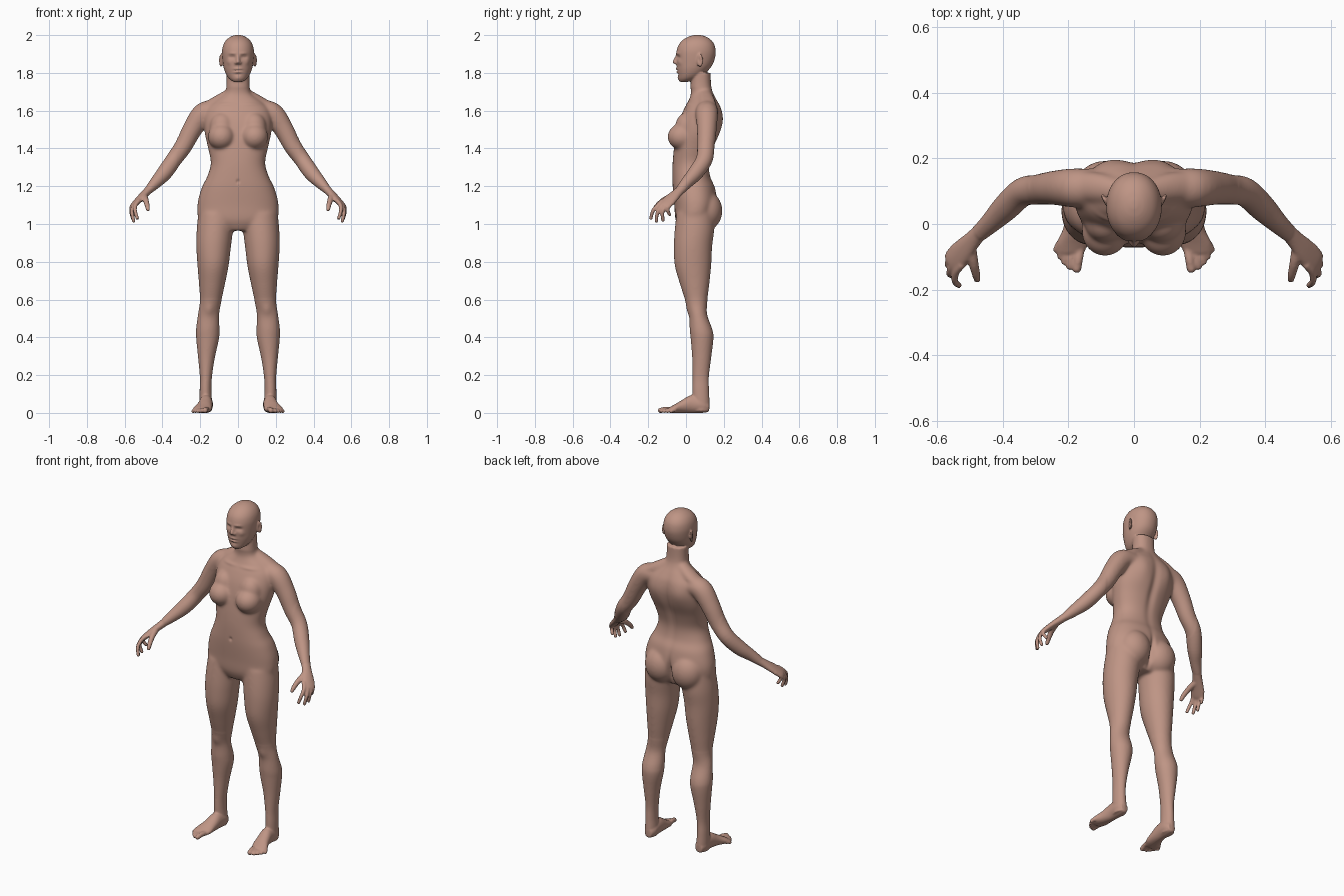
import bpy, bmesh, math
from mathutils import Vector, Matrix

bm = bmesh.new()


def spline(st, steps=5):
    """Catmull-Rom interpolation through stations of any length."""
    out = []
    for i in range(len(st) - 1):
        p0, p1, p2, p3 = st[max(i - 1, 0)], st[i], st[i + 1], st[min(i + 2, len(st) - 1)]
        for k in range(steps):
            t = k / steps
            out.append([0.5 * (2 * b + (c - a) * t + (2 * a - 5 * b + 4 * c - d) * t * t
                               + (3 * b - a - 3 * c + d) * t ** 3)
                        for a, b, c, d in zip(p0, p1, p2, p3)])
    out.append(list(st[-1]))
    return out


def tube(st, axes=None, ref=(0, 1, 0), power=2.0, n=28):
    """Closed loft through stations (x, y, z, radius_u, radius_v)."""
    pts = spline(st)
    rings = []
    for i, p in enumerate(pts):
        c = Vector(p[:3])
        if axes:
            u, v = Vector(axes[0]), Vector(axes[1])
        else:
            t = (Vector(pts[min(i + 1, len(pts) - 1)][:3]) - Vector(pts[max(i - 1, 0)][:3])).normalized()
            r = Vector(ref)
            u = (r - t * r.dot(t)).normalized()
            v = t.cross(u)
        ring = []
        for k in range(n):
            a = 2 * math.pi * k / n
            ca, sa = math.cos(a), math.sin(a)
            ca = math.copysign(abs(ca) ** (2 / power), ca)
            sa = math.copysign(abs(sa) ** (2 / power), sa)
            ring.append(bm.verts.new(c + u * (p[3] * ca) + v * (p[4] * sa)))
        rings.append(ring)
    for a, b in zip(rings, rings[1:]):
        for k in range(n):
            bm.faces.new((a[k], a[(k + 1) % n], b[(k + 1) % n], b[k]))
    bm.faces.new(rings[0][::-1])
    bm.faces.new(rings[-1])


def ball(c, r, rot=0.0):
    m = Matrix.Translation(c) @ Matrix.Rotation(rot, 4, 'Z') @ Matrix.Diagonal((*r, 1))
    bmesh.ops.create_uvsphere(bm, u_segments=28, v_segments=18, radius=1, matrix=m)


def digit(points, r0, r1):
    """Finger or toe: tapered tube with a round tip."""
    m = len(points) - 1
    tube([(*p, r0 + (r1 - r0) * i / m, r0 + (r1 - r0) * i / m) for i, p in enumerate(points)],
         ref=(1, 0.3, 0.1), n=14)
    ball(points[-1], (r1, r1, r1))


X, Y, Z = (1, 0, 0), (0, 1, 0), (0, 0, 1)

# ---- one side: arm and shoulder
tube([(.11, .11, 1.60, .055, .05), (.18, .11, 1.588, .060, .058), (.24, .11, 1.505, .053, .053),
      (.29, .105, 1.41, .047, .047), (.34, .096, 1.34, .044, .043), (.39, .05, 1.27, .041, .041),
      (.435, .005, 1.22, .032, .032), (.47, -.027, 1.183, .027, .023)])
tube([(.03, .095, 1.695, .035, .03), (.11, .11, 1.648, .045, .032), (.18, .115, 1.605, .045, .033)])

# palm, fingers and thumb
tube([(.455, -.01, 1.198, .026, .023), (.485, -.042, 1.168, .027, .021), (.52, -.08, 1.133, .036, .018),
      (.548, -.11, 1.103, .038, .015), (.56, -.121, 1.09, .032, .011)], ref=(-.2, -.97, 0))
for a, b in (((.542, -.148, 1.10), (.533, -.186, 1.03)), ((.555, -.131, 1.092), (.552, -.157, 1.015)),
             ((.562, -.112, 1.088), (.554, -.122, 1.02)), ((.562, -.092, 1.092), (.551, -.087, 1.05))):
    a, b = Vector(a), Vector(b)
    digit([a + Vector((-.02, .025, .025)), a, (a + b) / 2 + Vector((.007, -.008, .004)), b], .012, .0095)
digit([(.498, -.065, 1.15), (.489, -.115, 1.128), (.481, -.15, 1.10), (.477, -.168, 1.078)], .018, .011)

# leg
tube([(.11, .05, 1.06, .10, .10), (.122, .045, .97, .097, .105), (.129, .037, .88, .092, .102),
      (.132, .037, .78, .083, .097), (.138, .046, .68, .069, .078), (.145, .055, .59, .057, .058),
      (.156, .064, .52, .056, .048), (.160, .080, .44, .062, .060), (.161, .085, .39, .060, .060),
      (.167, .083, .29, .044, .050), (.170, .078, .19, .032, .043), (.172, .078, .12, .031, .044),
      (.170, .080, .05, .033, .045), (.170, .080, .008, .030, .043)], axes=(X, Y))

# foot and toes
tube([(.168, .122, .032, .022, .026), (.168, .09, .042, .035, .042), (.170, .03, .047, .036, .048),
      (.177, -.02, .034, .041, .035), (.188, -.06, .022, .049, .023), (.194, -.088, .015, .042, .015)],
     axes=(X, Z))
for a, b, r in (((.163, -.075), (.174, -.136), .014), ((.186, -.08), (.196, -.130), .0105),
                ((.202, -.075), (.212, -.116), .010), ((.216, -.066), (.225, -.098), .010),
                ((.226, -.055), (.237, -.078), .010)):
    digit([(*a, r + .003), ((a[0] + b[0]) / 2, (a[1] + b[1]) / 2, r + .005), (*b, r - .001)], r, r)

# buttock, breast, ear, nostril
ball((.088, .104, 1.07), (.095, .089, .105))
ball((.088, -.022, 1.462), (.072, .076, .070))
ball((.085, .005, 1.515), (.065, .062, .075))
ball((.090, .074, 1.866), (.007, .019, .036), -.45)
ball((.011, -.052, 1.853), (.008, .010, .008))

# ---- copy everything so far to the other side
dup = bmesh.ops.duplicate(bm, geom=bm.verts[:] + bm.edges[:] + bm.faces[:])
for e in dup["geom"]:
    if isinstance(e, bmesh.types.BMVert):
        e.co.x = -e.co.x

# ---- torso and neck: height, half width, front y, back y
torso = [(.965, .09, -.03, .11), (1.02, .20, -.055, .14), (1.10, .215, -.062, .165), (1.19, .193, -.070, .155),
         (1.25, .164, -.072, .130), (1.32, .144, -.071, .124), (1.40, .158, -.064, .145), (1.48, .176, -.052, .178),
         (1.55, .180, -.035, .192), (1.61, .165, -.010, .186), (1.65, .125, .012, .168), (1.69, .072, .026, .146),
         (1.73, .061, .024, .134), (1.80, .060, .03, .130)]
tube([(0, (f + b) / 2, z, w, (b - f) / 2) for z, w, f, b in torso], axes=(X, Y), power=2.25, n=48)

# head
tube([(0, -.012, 1.752, .022, .020), (0, .008, 1.767, .045, .047), (0, .025, 1.79, .062, .068),
      (0, .038, 1.82, .074, .086), (0, .047, 1.85, .080, .097), (0, .052, 1.89, .084, .104),
      (0, .054, 1.92, .084, .103), (0, .056, 1.95, .077, .094), (0, .058, 1.975, .061, .074),
      (0, .060, 1.993, .036, .044), (0, .060, 2.001, .010, .012)], axes=(X, Y), power=2.1, n=48)

# nose
tube([(0, -.042, 1.902, .008, .010), (0, -.050, 1.88, .009, .011), (0, -.060, 1.858, .011, .012),
      (0, -.052, 1.847, .009, .009)], axes=(X, Y))

bmesh.ops.recalc_face_normals(bm, faces=bm.faces[:])
mesh = bpy.data.meshes.new("body")
bm.to_mesh(mesh)
bm.free()
body = bpy.data.objects.new("body", mesh)
bpy.context.collection.objects.link(body)
bpy.context.view_layer.objects.active = body
body.select_set(True)

# ---- fuse the parts into one skin
m = body.modifiers.new("fuse", 'REMESH')
m.mode, m.voxel_size = 'VOXEL', .005
bpy.ops.object.modifier_apply(modifier="fuse")

# blend the joints of the trunk strongly, everything else lightly
trunk = body.vertex_groups.new(name="trunk")
trunk.add([v.index for v in body.data.vertices if .6 < v.co.z < 1.72 and abs(v.co.x) < .32], 1.0, 'REPLACE')
for name, count, group in (("blend", 45, "trunk"), ("soften", 5, "")):
    m = body.modifiers.new(name, 'SMOOTH')
    m.factor, m.iterations, m.vertex_group = .5, count, group
    bpy.ops.object.modifier_apply(modifier=name)


def sculpt(c, r, shift):
    """Soft push around a centre, on both sides."""
    for v in body.data.vertices:
        d = [(abs(v.co.x) - c[0]) / r[0], (v.co.y - c[1]) / r[1], (v.co.z - c[2]) / r[2]]
        if max(map(abs, d)) < 2.3:
            f = math.exp(-sum(q * q for q in d))
            s = 1 if v.co.x >= 0 else -1
            v.co += Vector((shift[0] * s, shift[1], shift[2])) * f


# spine, shoulder blades, buttock cleft, navel
sculpt((0, .17, 1.42), (.024, .06, .19), (0, -.012, 0))
sculpt((.085, .19, 1.55), (.05, .05, .08), (0, .010, 0))
sculpt((0, .16, 1.06), (.013, .06, .07), (0, -.022, 0))
sculpt((0, -.072, 1.225), (.008, .02, .010), (0, .007, 0))
# collar bones, kneecap
sculpt((.075, .0, 1.635), (.055, .04, .009), (0, -.004, .001))
sculpt((.152, .01, .545), (.025, .03, .03), (0, -.006, 0))
# eye sockets, eyeballs, lid line, brows, cheeks
sculpt((.032, -.045, 1.884), (.017, .03, .011), (0, .012, 0))
sculpt((.033, -.036, 1.884), (.010, .02, .007), (0, -.006, 0))
sculpt((.033, -.04, 1.883), (.012, .02, .0035), (0, .003, 0))
sculpt((.030, -.045, 1.903), (.022, .02, .007), (0, -.004, 0))
sculpt((.045, -.03, 1.856), (.016, .02, .014), (.002, -.003, 0))
# lips, mouth line, chin, ear hollow
sculpt((0, -.05, 1.821), (.020, .02, .006), (0, -.006, 0))
sculpt((0, -.05, 1.804), (.018, .02, .006), (0, -.006, 0))
sculpt((0, -.05, 1.8125), (.022, .02, .0035), (0, .006, 0))
sculpt((0, -.045, 1.793), (.018, .02, .005), (0, .004, 0))
sculpt((0, -.04, 1.771), (.018, .02, .011), (0, -.004, 0))
sculpt((.099, .068, 1.868), (.008, .009, .016), (-.006, 0, 0))

# flat soles
for v in body.data.vertices:
    v.co.z = max(v.co.z, 0.0)

skin = bpy.data.materials.new("skin")
skin.diffuse_color = (.52, .30, .235, 1)
body.data.materials.clear()
body.data.materials.append(skin)
bpy.ops.object.shade_smooth()
